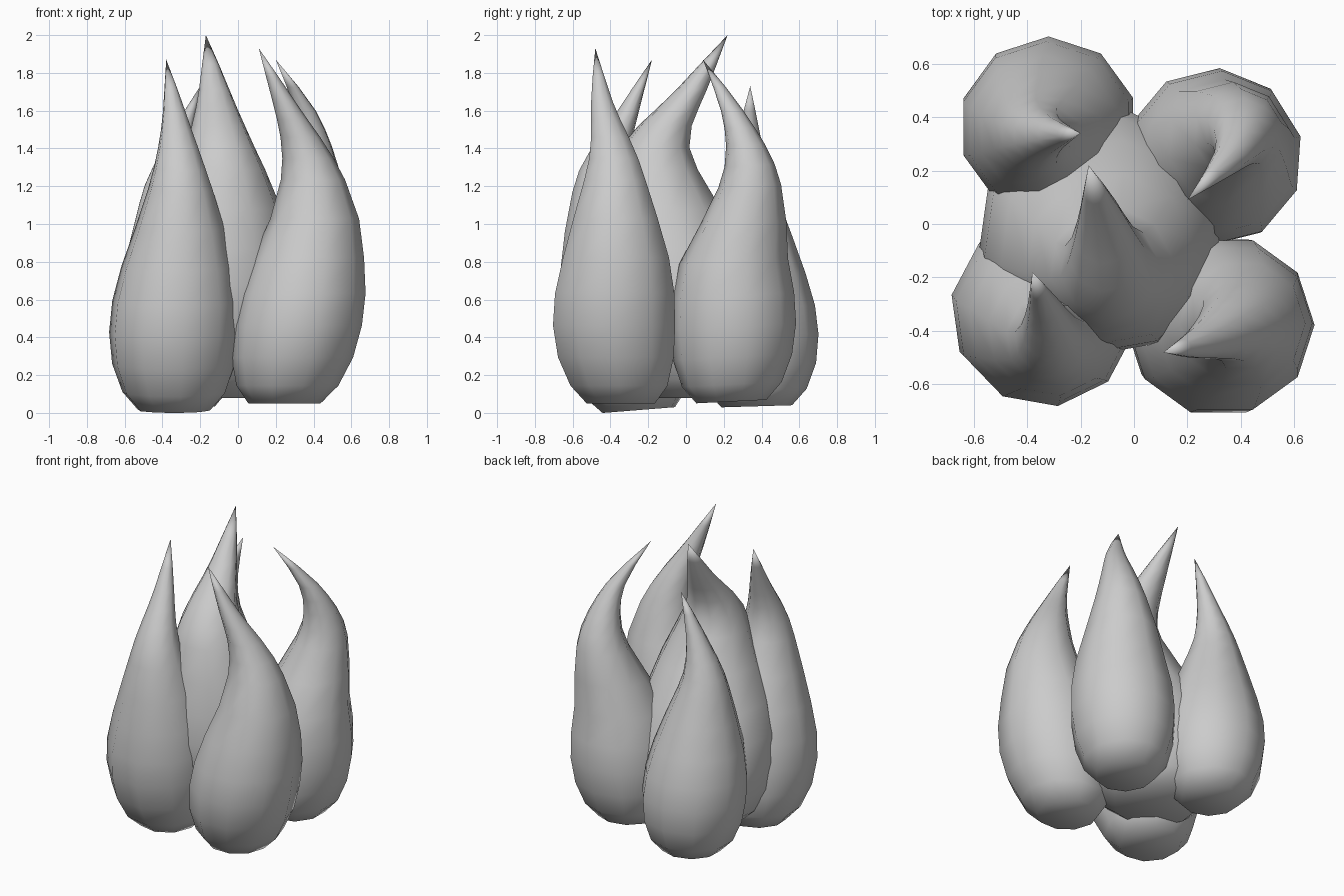
import bpy, bmesh, math
from mathutils import Vector

cube = bpy.data.objects.get("Cube")
if cube:
    bpy.data.objects.remove(cube, do_unlink=True)

# One matte grey for every flame
grey = bpy.data.materials.new("plain_grey")
grey.use_nodes = True
colour = (0.6, 0.6, 0.6, 1)
grey.diffuse_color = colour
bsdf = grey.node_tree.nodes["Principled BSDF"]
bsdf.inputs["Base Color"].default_value = colour
bsdf.inputs["Roughness"].default_value = 0.8

SIDES = 10

# Shared teardrop profile: height fraction, radius
PROFILE = [(0, 0.19), (0.05, 0.27), (0.13, 0.322), (0.22, 0.34),
           (0.31, 0.332), (0.41, 0.295), (0.52, 0.235), (0.63, 0.17),
           (0.69, 0.136), (0.75, 0.105), (0.8, 0.081), (0.85, 0.06),
           (0.92, 0.033)]

# Height fractions at which each flame's spine is given
LEVELS = [0, 0.2, 0.43, 0.56, 0.7, 0.85, 1]


def spine_point(spine, t):
    """Smooth curve through the spine points."""
    def tangent(k):
        a, b = max(k - 1, 0), min(k + 1, len(LEVELS) - 1)
        return (spine[b] - spine[a]) / (LEVELS[b] - LEVELS[a])

    k = max(i for i in range(len(LEVELS) - 1) if LEVELS[i] <= t)
    span = LEVELS[k + 1] - LEVELS[k]
    u = (t - LEVELS[k]) / span
    ease = u * u * (3 - 2 * u)
    return (spine[k].lerp(spine[k + 1], ease)
            + tangent(k) * span * u * (1 - u) ** 2
            - tangent(k + 1) * span * u * u * (1 - u))


def flame(name, bottom, top, scale, phase, tilt, xs, ys):
    """Teardrop skinned around a curved spine, ending in a point."""
    spine = [Vector(p) for p in zip(xs, ys)]
    bm = bmesh.new()
    loops = []
    for t, radius in PROFILE:
        middle = spine_point(spine, t)
        z = bottom + (top - bottom) * t
        loop = []
        for i in range(SIDES):
            a = math.radians(phase) + math.tau * i / SIDES
            out = Vector((math.cos(a), math.sin(a))) * radius * scale
            loop.append(bm.verts.new((*(middle + out), z + tilt * out.y)))
        loops.append(loop)
    tip = bm.verts.new((*spine[-1], top))

    # Base cap, walls and pointed tip
    bm.faces.new(list(reversed(loops[0])))
    for i in range(SIDES):
        j = (i + 1) % SIDES
        for low, high in zip(loops, loops[1:]):
            bm.faces.new((low[i], low[j], high[j], high[i]))
        bm.faces.new((loops[-1][i], loops[-1][j], tip))
    for face in bm.faces:
        face.smooth = True

    mesh = bpy.data.meshes.new(name)
    bm.to_mesh(mesh)
    bm.free()
    mesh.materials.append(grey)
    obj = bpy.data.objects.new(name, mesh)
    bpy.context.collection.objects.link(obj)


flame("front_right_flame", 0.015, 1.87, 1.02, 98, 0.08,
      xs=(-0.34, -0.342, -0.318, -0.305, -0.31, -0.337, -0.38),
      ys=(-0.25, -0.32, -0.372, -0.415, -0.425, -0.31, -0.18))
flame("front_left_flame", 0.05, 1.93, 1.0, 0, 0,
      xs=(0.245, 0.31, 0.378, 0.41, 0.365, 0.243, 0.11),
      ys=(-0.345, -0.38, -0.37, -0.375, -0.385, -0.445, -0.48))
flame("centre_flame", 0.08, 2.0, 1.36, 82, 0,
      xs=(-0.13, -0.125, -0.1, -0.08, -0.095, -0.126, -0.17),
      ys=(0.05, -0.01, -0.09, -0.145, -0.16, 0.03, 0.22))
flame("back_left_flame", 0.06, 1.87, 0.98, 14, 0.05,
      xs=(0.27, 0.295, 0.325, 0.37, 0.4, 0.355, 0.2),
      ys=(0.24, 0.25, 0.255, 0.32, 0.335, 0.245, 0.09))
flame("back_right_flame", 0.035, 1.73, 0.98, 18, 0.03,
      xs=(-0.3, -0.318, -0.34, -0.355, -0.365, -0.3, -0.2),
      ys=(0.375, 0.37, 0.342, 0.335, 0.33, 0.333, 0.34))
